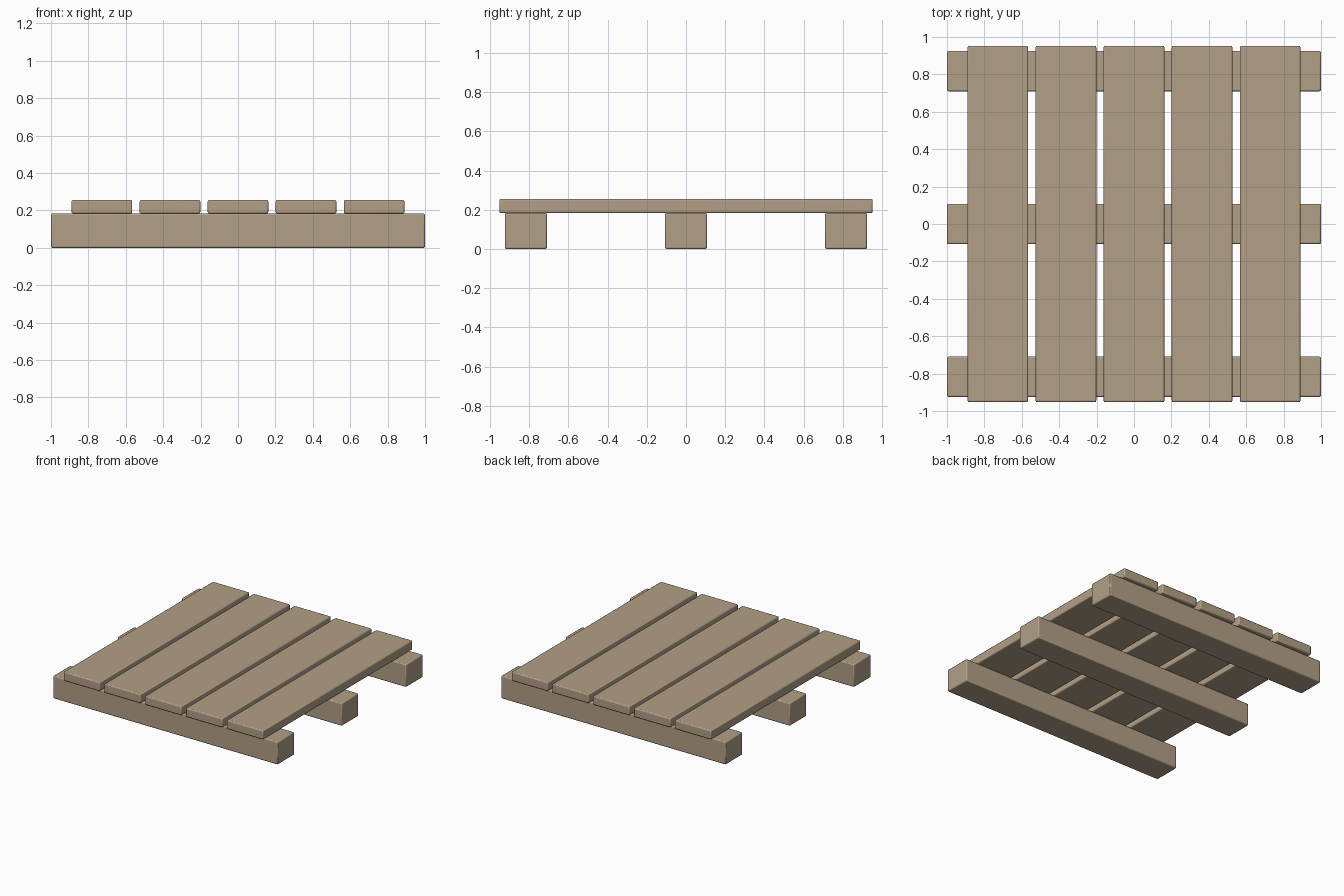
import bpy

if "Cube" in bpy.data.objects:
    bpy.data.objects.remove(bpy.data.objects["Cube"])

wood = bpy.data.materials.new("wood")
wood.diffuse_color = (0.45, 0.35, 0.24, 1)
wood.use_nodes = True
wood.node_tree.nodes["Principled BSDF"].inputs["Base Color"].default_value = wood.diffuse_color


def board(name, center, size, bevel=0.008):
    bpy.ops.mesh.primitive_cube_add(size=1, location=center)
    ob = bpy.context.object
    ob.name = name
    ob.scale = size
    bpy.ops.object.transform_apply(location=False, rotation=False, scale=True)
    mod = ob.modifiers.new("bevel", "BEVEL")
    mod.width = bevel
    mod.segments = 2
    ob.data.materials.append(wood)
    bpy.ops.object.shade_smooth_by_angle()
    return ob


BEAM_H = 0.183
PLANK_H = 0.073

# three support beams running left to right
for label, y in (("front", -0.817), ("middle", 0), ("back", 0.817)):
    board(label + "_beam", (0, y, BEAM_H / 2), (2.0, 0.215, BEAM_H))

# five deck planks laid across the beams
for i in range(5):
    board(f"deck_plank_{i + 1}", ((i - 2) * 0.3637, 0, BEAM_H + PLANK_H / 2),
          (0.324, 1.905, PLANK_H))
